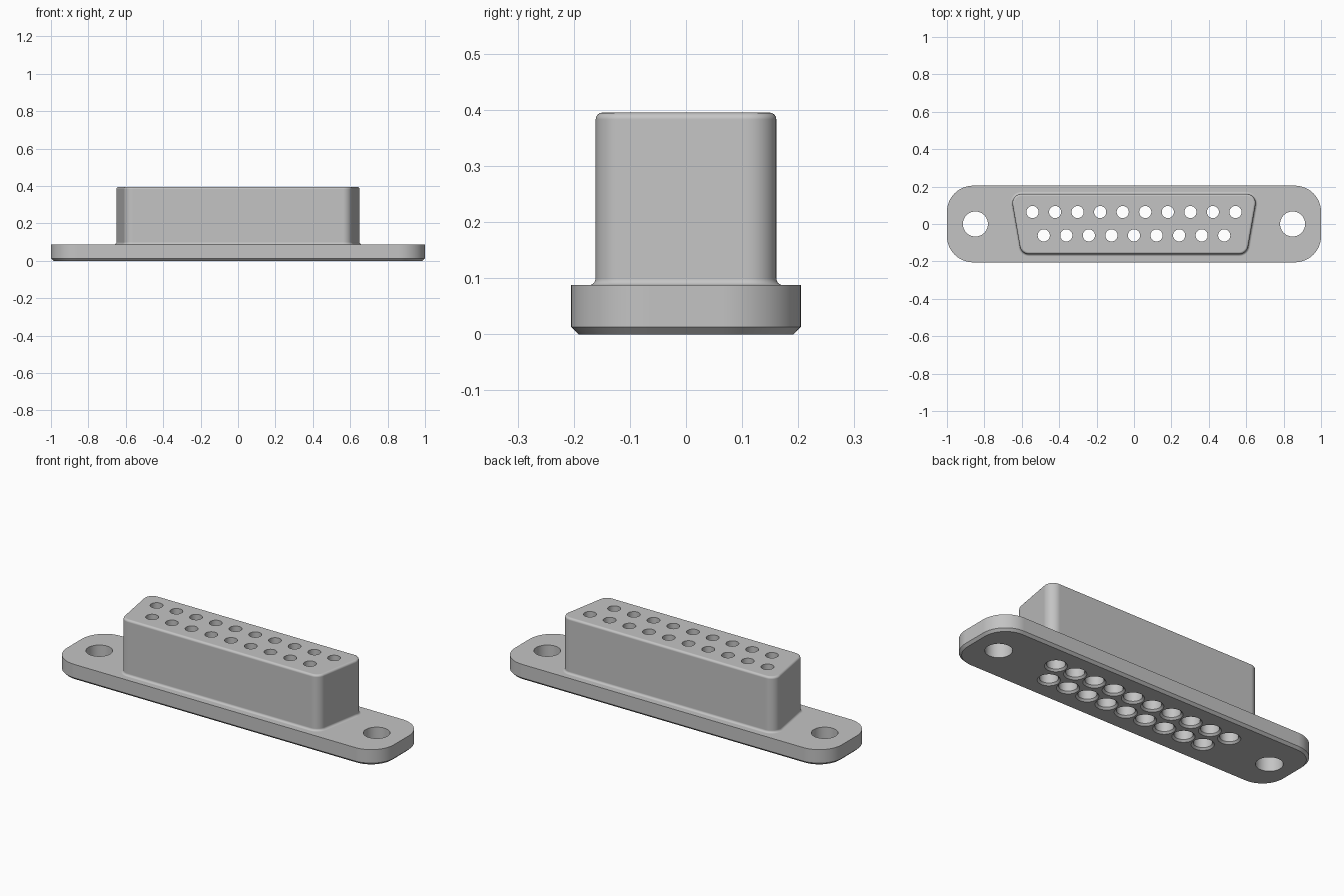
import bpy
import bmesh
from math import sin, cos, tan, pi, radians

cube = bpy.data.objects.get("Cube")
if cube:
    bpy.data.objects.remove(cube, do_unlink=True)

FLANGE_TOP, BODY_TOP = 0.0875, 0.395
PITCH = 0.1206

grey = bpy.data.materials.new("light grey plastic")
grey.use_nodes = True
COLOUR = (0.55, 0.55, 0.55, 1)
grey.diffuse_color = COLOUR
grey.node_tree.nodes["Principled BSDF"].inputs["Base Color"].default_value = COLOUR


def outline(back_x, front_x, y, radius, tilt, steps=12):
    """Rounded trapezoid from its corner centres; tilt is the lean of the ends."""
    corners = [(back_x, y, -tilt, 90), (-back_x, y, 90, 180 + tilt),
               (-front_x, -y, 180 + tilt, 270), (front_x, -y, 270, 360 - tilt)]
    pts = []
    for cx, cy, a, b in corners:
        for i in range(steps + 1):
            t = radians(a + (b - a) * i / steps)
            pts.append((cx + radius * cos(t), cy + radius * sin(t)))
    return pts


def loft(bm, rings):
    """Closed solid through rings of (points, z)."""
    rows = [[bm.verts.new((x, y, z)) for x, y in pts] for pts, z in rings]
    n = len(rows[0])
    for low, high in zip(rows, rows[1:]):
        for i in range(n):
            j = (i + 1) % n
            bm.faces.new((low[i], low[j], high[j], high[i]))
    bm.faces.new(rows[0][::-1])
    bm.faces.new(rows[-1])


def make(name, bm):
    mesh = bpy.data.meshes.new(name)
    bm.to_mesh(mesh)
    bm.free()
    mesh.materials.append(grey)
    ob = bpy.data.objects.new(name, mesh)
    bpy.context.collection.objects.link(ob)
    return ob


def bore(bm, cx, cy, profile, sides=32):
    """Turned cutter through (radius, z) points."""
    loft(bm, [([(cx + r * cos(2 * pi * i / sides), cy + r * sin(2 * pi * i / sides))
                for i in range(sides)], z) for r, z in profile])


def boolean(ob, tool, operation):
    mod = ob.modifiers.new(operation.title(), "BOOLEAN")
    mod.operation = operation
    mod.solver = "EXACT"
    mod.object = tool
    bpy.context.view_layer.objects.active = ob
    bpy.ops.object.modifier_apply(modifier=mod.name)
    bpy.data.objects.remove(tool, do_unlink=True)


# Mounting flange with a chamfered underside
def flange_ring(inset):
    return outline(0.86, 0.86, 0.065, 0.14 - inset, 0)


bm = bmesh.new()
loft(bm, [(flange_ring(0.013), 0), (flange_ring(0), 0.013), (flange_ring(0), FLANGE_TOP)])
connector = make("connector_housing", bm)


# Tapered body with a fillet at its foot and a rounded top edge
def body_ring(grow):
    return outline(0.60, 0.60 - 0.222 * tan(radians(10)), 0.111, 0.05 + grow, 10)


FILLET = 0.012
arc = [radians(90 * i / 4) for i in range(5)]
rings = [(body_ring(FILLET), 0.05)]
rings += [(body_ring(FILLET * (1 - sin(t))), FLANGE_TOP + FILLET * (1 - cos(t))) for t in arc]
rings += [(body_ring(FILLET * (cos(t) - 1)), BODY_TOP - FILLET * (1 - sin(t))) for t in arc]
bm = bmesh.new()
loft(bm, rings)
boolean(connector, make("body", bm), "UNION")

# Two staggered rows of stepped pin bores, flared underneath
PIN = [(0.066, -0.01), (0.046, 0.01), (0.046, 0.29), (0.0325, 0.29), (0.0325, 0.45)]
bm = bmesh.new()
for count, y in ((10, 0.064), (9, -0.061)):
    for i in range(count):
        bore(bm, (i - (count - 1) / 2) * PITCH, y, PIN)

# Mounting holes
for side in (-1, 1):
    bore(bm, side * 0.848, 0, [(0.067, -0.05), (0.067, 0.15)], 48)
boolean(connector, make("hole_cutter", bm), "DIFFERENCE")

# Smooth the curved walls and keep the flats clean
bpy.ops.object.select_all(action="DESELECT")
connector.select_set(True)
bpy.context.view_layer.objects.active = connector
bpy.ops.object.shade_smooth_by_angle(angle=radians(30))
weighted = connector.modifiers.new("Weighted Normal", "WEIGHTED_NORMAL")
weighted.keep_sharp = True
